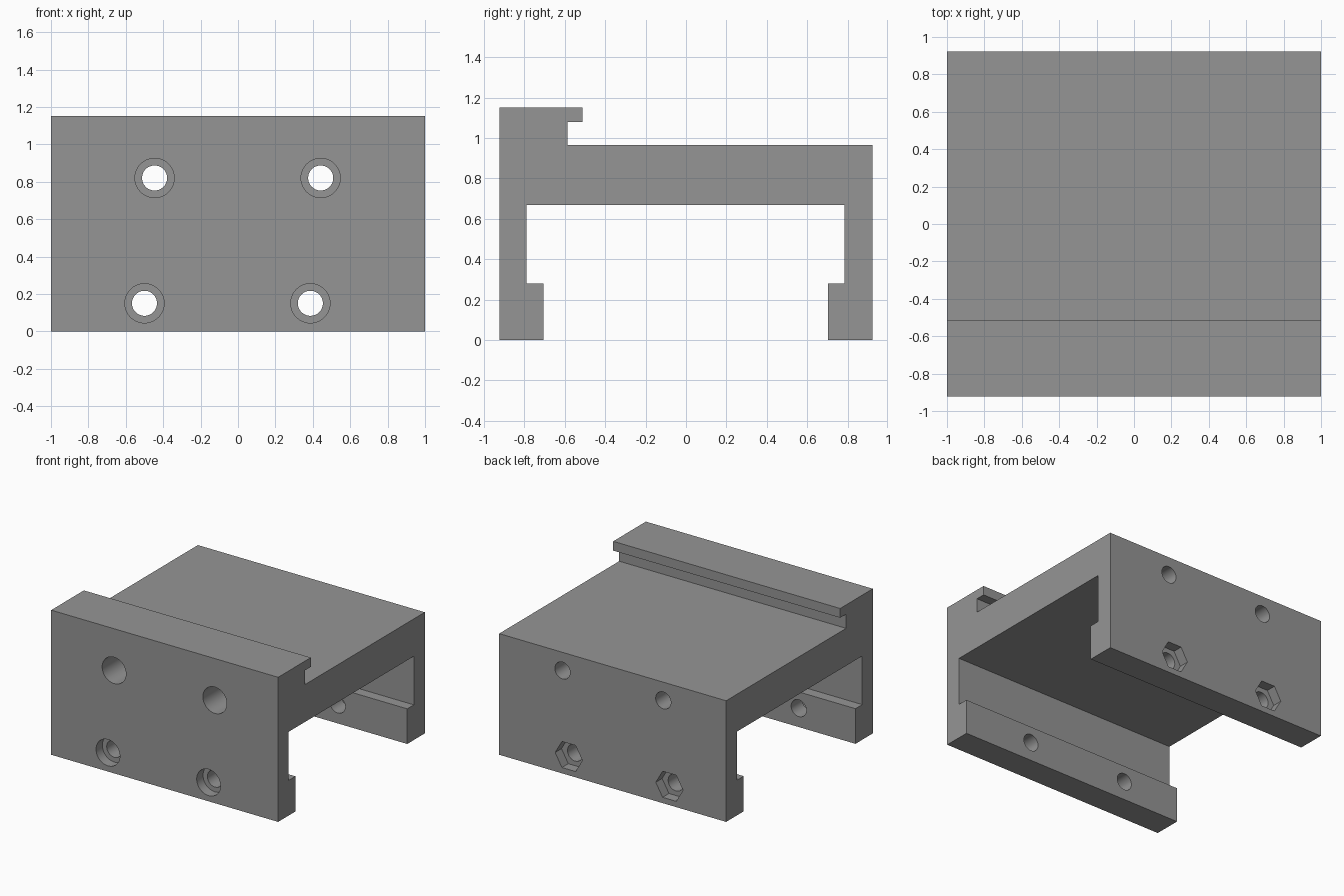
import bpy, bmesh, math
from mathutils import Matrix

if "Cube" in bpy.data.objects:
    bpy.data.objects.remove(bpy.data.objects["Cube"])

grey = bpy.data.materials.new("mid grey")
grey.diffuse_color = (0.3, 0.3, 0.3, 1)
grey.use_nodes = True
grey.node_tree.nodes["Principled BSDF"].inputs["Base Color"].default_value = grey.diffuse_color


def finish(bm, name):
    bmesh.ops.recalc_face_normals(bm, faces=bm.faces)
    me = bpy.data.meshes.new(name)
    bm.to_mesh(me)
    bm.free()
    me.materials.append(grey)
    ob = bpy.data.objects.new(name, me)
    bpy.context.collection.objects.link(ob)
    return ob


def bore(name, x, z, r, y0, y1, sides=48):
    """Prism along y, used as a cutter; first corner points along x."""
    bm = bmesh.new()
    m = (Matrix.Translation((x, (y0 + y1) / 2, z))
         @ Matrix.Rotation(math.pi / 2, 4, 'X'))
    bmesh.ops.create_cone(bm, cap_ends=True, segments=sides, radius1=r, radius2=r,
                          depth=y1 - y0, matrix=m)
    # Keep a hexagon's points to the left and right
    if sides == 6 and max(v.co.x for v in bm.verts) - x < r * 0.95:
        bmesh.ops.rotate(bm, verts=bm.verts, cent=(x, 0, z),
                         matrix=Matrix.Rotation(math.pi / 6, 3, 'Y'))
    ob = finish(bm, name)
    ob.hide_render = True
    ob.hide_set(True)
    return ob


# Bracket: C-shaped section with a hooked lip, extruded along x
D = 0.923
profile = [(-D, 0), (-0.705, 0), (-0.705, 0.28), (-0.79, 0.28), (-0.79, 0.667),
           (0.785, 0.667), (0.785, 0.28), (0.702, 0.28), (0.702, 0), (D, 0),
           (D, 0.965), (-0.587, 0.965), (-0.587, 1.078), (-0.512, 1.078),
           (-0.512, 1.152), (-D, 1.152)]
bm = bmesh.new()
face = bm.faces.new([bm.verts.new((-1, y, z)) for y, z in profile])
ext = bmesh.ops.extrude_face_region(bm, geom=[face])
bmesh.ops.translate(bm, vec=(2, 0, 0),
                    verts=[g for g in ext["geom"] if isinstance(g, bmesh.types.BMVert)])
bracket = finish(bm, "bracket")

# Bolt holes: deep counterbores above, shallow ones with nut pockets below
cutters = []
for x in (-0.446, 0.442):
    cutters.append(bore("upper_hole_cutter", x, 0.82, 0.067, -1.1, 1.1))
    cutters.append(bore("upper_counterbore_cutter", x, 0.82, 0.105, -1.1, 0.2))
for x in (-0.5, 0.387):
    cutters.append(bore("lower_hole_cutter", x, 0.15, 0.067, -1.1, 1.1))
    cutters.append(bore("lower_counterbore_cutter", x, 0.15, 0.105, -1.1, -D + 0.08))
    cutters.append(bore("nut_pocket_cutter", x, 0.15, 0.12, D - 0.08, 1.1, 6))
for c in cutters:
    mod = bracket.modifiers.new(c.name, 'BOOLEAN')
    mod.operation = 'DIFFERENCE'
    mod.solver = 'EXACT'
    mod.object = c

# Apply the cuts, then smooth the round bores while keeping edges sharp
bpy.context.view_layer.objects.active = bracket
bracket.select_set(True)
for mod in list(bracket.modifiers):
    bpy.ops.object.modifier_apply(modifier=mod.name)
bpy.ops.object.shade_smooth_by_angle(angle=math.radians(30))
for c in cutters:
    bpy.data.objects.remove(c)
